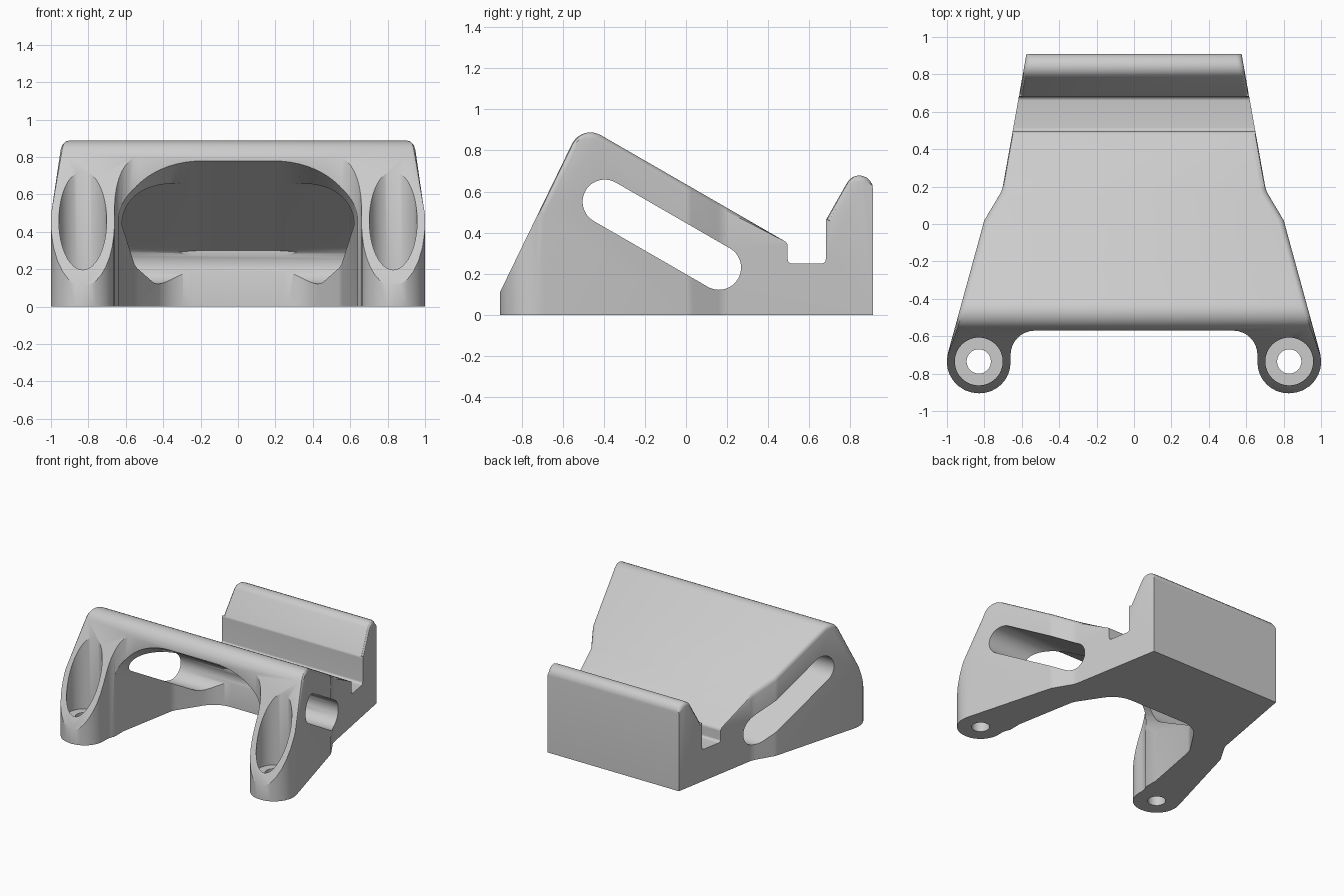
import bpy, bmesh, math
from mathutils import Vector

if "Cube" in bpy.data.objects:
    bpy.data.objects.remove(bpy.data.objects["Cube"])


def rounded(points, steps=8):
    """Polygon from (a, b, radius) corners, each corner filleted by its radius."""
    out = []
    for i, (a, b, r) in enumerate(points):
        p = Vector((a, b))
        if r == 0:
            out.append(p)
            continue
        u = (Vector(points[i - 1][:2]) - p).normalized()
        v = (Vector(points[(i + 1) % len(points)][:2]) - p).normalized()
        half = u.angle(v) / 2
        c = p + (u + v).normalized() * (r / math.sin(half))
        s = p + u * (r / math.tan(half)) - c
        e = p + v * (r / math.tan(half)) - c
        turn = math.pi - 2 * half
        for k in range(steps + 1):
            t = k / steps
            w0 = math.sin((1 - t) * turn) / math.sin(turn)
            w1 = math.sin(t * turn) / math.sin(turn)
            out.append(c + s * w0 + e * w1)
    return out


def mirrored(half):
    """Close a right-hand half outline with its left-hand mirror image."""
    return half + [(-a, b, r) for a, b, r in reversed(half)]


def prism(name, outline, place, lo, hi):
    """Extrude an outline from lo to hi; place(a, b, t) gives the 3D point."""
    bm = bmesh.new()
    rings = [[bm.verts.new(place(p[0], p[1], t)) for p in outline] for t in (lo, hi)]
    n = len(outline)
    for i in range(n):
        j = (i + 1) % n
        bm.faces.new((rings[0][i], rings[0][j], rings[1][j], rings[1][i]))
    bm.faces.new(rings[0][::-1])
    bm.faces.new(rings[1])
    bmesh.ops.recalc_face_normals(bm, faces=bm.faces)
    me = bpy.data.meshes.new(name)
    bm.to_mesh(me)
    bm.free()
    ob = bpy.data.objects.new(name, me)
    bpy.context.collection.objects.link(ob)
    return ob


def boolean(ob, tool, operation):
    """Apply a boolean and discard the tool."""
    m = ob.modifiers.new("cut", 'BOOLEAN')
    m.operation, m.object, m.solver = operation, tool, 'EXACT'
    bpy.context.view_layer.objects.active = ob
    bpy.ops.object.modifier_apply(modifier=m.name)
    bpy.data.objects.remove(tool)


def along_x(a, b, t):
    return (t, a, b)


def along_z(a, b, t):
    return (a, b, t)


def circle(cx, cy, r, n=48):
    return [(cx + r * math.cos(2 * math.pi * k / n), cy + r * math.sin(2 * math.pi * k / n))
            for k in range(n)]


# Bracket body: side profile crossed with plan outline
side = rounded([(-.91, 0, 0), (-.91, .1, 0), (-.508, .928, .1), (.495, .35, .03),
                (.495, .25, .02), (.68, .25, .02), (.68, .46, .03),
                (.91, .865, .067), (.91, 0, 0)])
plan = rounded(mirrored([(.559, 1.0, 0), (.705, .18, .15), (.80, .02, .12),
                         (1.054, -.905, .17), (.66, -.905, .165), (.66, -.57, .13)]))
body = prism("bracket_body", side, along_x, -1.2, 1.2)
boolean(body, prism("plan_tool", plan, along_z, -.5, 1.2), 'INTERSECT')

# Soft outer edges on the sloped top, crest and rear lip
bm = bmesh.new()
bm.from_mesh(body.data)
soft = []
for e in bm.edges:
    if len(e.link_faces) != 2:
        continue
    f, g = sorted(e.link_faces, key=lambda q: -abs(q.normal.x))
    mid = (e.verts[0].co + e.verts[1].co) / 2
    if f.normal.x * mid.x > 0 and abs(f.normal.x) > .5 and abs(g.normal.x) < .02 and g.normal.z > .2:
        if -.66 < mid.y < .45 or (mid.y > .7 and mid.z > .47):
            soft.append(e)
bmesh.ops.bevel(bm, geom=soft, offset=.03, segments=3, profile=.5,
                affect='EDGES', clamp_overlap=False)
bm.to_mesh(body.data)
bm.free()

# Sloped slot running right through both sides
y0, z0, y1, z1, r = -.395, .55, .16, .23, .108
tilt = math.atan2(z1 - z0, y1 - y0)
slot = []
for cy, cz, start in ((y1, z1, -math.pi / 2), (y0, z0, math.pi / 2)):
    for k in range(25):
        a = tilt + start + math.pi * k / 24
        slot.append((cy + r * math.cos(a), cz + r * math.sin(a)))
boolean(body, prism("slot_tool", slot, along_x, -1.3, 1.3), 'DIFFERENCE')

# Arched hollow under the slope: sloping vault limited by a rounded plan
arch = [(.64, -1.5)]
for k in range(17):
    a = math.pi / 2 * k / 16
    arch.append((.2 + .44 * math.cos(a), .45 - .36 * (1 - math.sin(a))))
arch += [(-x, z) for x, z in reversed(arch)]
hollow = prism("hollow_tool", arch, lambda a, b, t: (a, t, b - .577 * t), -1.1, .7)
under = rounded(mirrored([(.655, -1, 0), (.655, -.6, .2), (.55, -.03, .15), (.36, .26, .22)]))
boolean(hollow, prism("under_tool", under, along_z, -.4, 1.3), 'INTERSECT')
boolean(body, hollow, 'DIFFERENCE')

# Screw holes with counterbores in the two feet
for s in (-1, 1):
    boolean(body, prism("bore_tool", circle(s * .83, -.735, .128), along_z, .15, 1.3), 'DIFFERENCE')
    boolean(body, prism("hole_tool", circle(s * .83, -.735, .065, 32), along_z, -.2, .4), 'DIFFERENCE')

# Grey finish and smooth shading
grey = bpy.data.materials.new("light_grey")
grey.diffuse_color = (.6, .6, .6, 1)
grey.use_nodes = True
grey.node_tree.nodes["Principled BSDF"].inputs["Base Color"].default_value = grey.diffuse_color
body.data.materials.clear()
body.data.materials.append(grey)
for p in body.data.polygons:
    p.material_index = 0
bpy.ops.object.select_all(action='DESELECT')
body.select_set(True)
bpy.context.view_layer.objects.active = body
bpy.ops.object.shade_smooth_by_angle(angle=math.radians(30))
